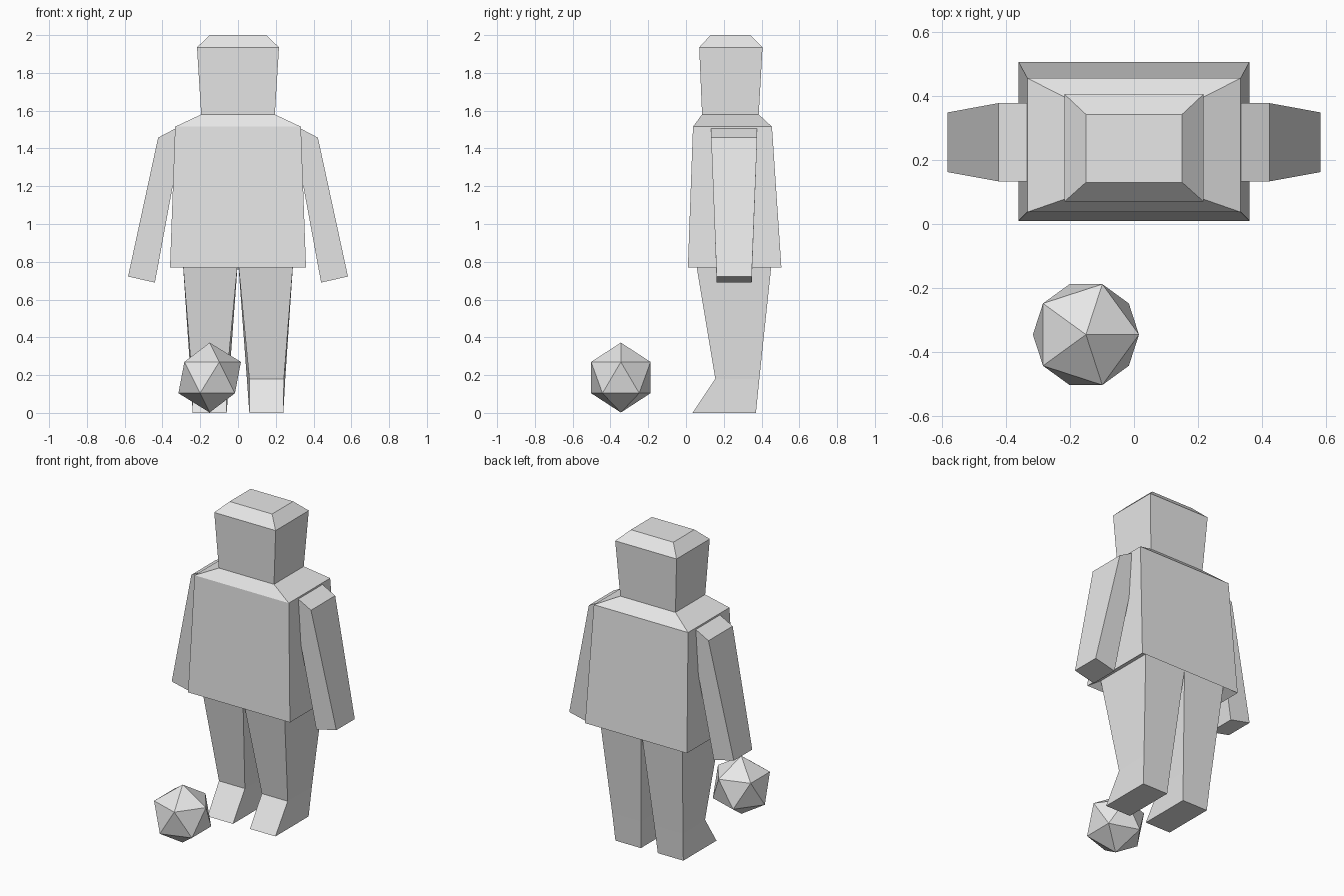
import bpy, bmesh

if "Cube" in bpy.data.objects:
    bpy.data.objects.remove(bpy.data.objects["Cube"])

grey = bpy.data.materials.new("light grey")
grey.diffuse_color = (0.8, 0.8, 0.8, 1)
grey.use_nodes = True
grey.node_tree.nodes["Principled BSDF"].inputs["Base Color"].default_value = grey.diffuse_color


def finish(name, bm):
    bmesh.ops.recalc_face_normals(bm, faces=bm.faces)
    me = bpy.data.meshes.new(name)
    bm.to_mesh(me)
    bm.free()
    me.materials.append(grey)
    ob = bpy.data.objects.new(name, me)
    bpy.context.collection.objects.link(ob)
    return ob


def loft(name, rings, mirror=False):
    """Skin closed rings of points in order and cap both ends."""
    bm = bmesh.new()
    loops = [[bm.verts.new((-p[0] if mirror else p[0], p[1], p[2])) for p in r] for r in rings]
    n = len(loops[0])
    for a, b in zip(loops, loops[1:]):
        for i in range(n):
            j = (i + 1) % n
            bm.faces.new((a[i], a[j], b[j], b[i]))
    bm.faces.new(loops[0])
    bm.faces.new(loops[-1])
    return finish(name, bm)


def rect(x0, x1, y0, y1, z):
    return [(x0, y0, z), (x1, y0, z), (x1, y1, z), (x0, y1, z)]


# Jacket with a shallow recessed hem and sloping shoulders
loft("torso", [rect(-0.293, 0.293, 0.05, 0.455, 0.81),
               rect(-0.36, 0.36, 0.01, 0.505, 0.77),
               rect(-0.333, 0.333, 0.037, 0.455, 1.515),
               rect(-0.195, 0.195, 0.085, 0.385, 1.58)])

# Head with chamfered crown
loft("head", [rect(-0.195, 0.195, 0.085, 0.385, 1.58),
              rect(-0.217, 0.217, 0.07, 0.405, 1.935),
              rect(-0.15, 0.15, 0.13, 0.342, 2.0)])

for side, flip in (("right", False), ("left", True)):
    # Arm tapering from the shoulder to a cut-off cuff
    loft(side + "_arm", [
        [(0.285, 0.133, 1.53), (0.423, 0.133, 1.457), (0.423, 0.377, 1.457), (0.285, 0.377, 1.53)],
        [(0.44, 0.162, 0.69), (0.582, 0.162, 0.722), (0.582, 0.348, 0.722), (0.44, 0.348, 0.69)],
    ], flip)
    # Leg with a forward pointing foot
    loft(side + "_leg", [
        rect(0.0, 0.293, 0.05, 0.455, 0.81),
        [(0.06, 0.155, 0.18), (0.243, 0.155, 0.18), (0.25, 0.388, 0.18), (0.047, 0.388, 0.18)],
        rect(0.06, 0.24, 0.035, 0.37, 0.0),
    ], flip)

# Faceted ball
bm = bmesh.new()
bmesh.ops.create_icosphere(bm, subdivisions=1, radius=0.185)
ball = finish("ball", bm)
ball.location = (-0.15, -0.345, 0.187)
